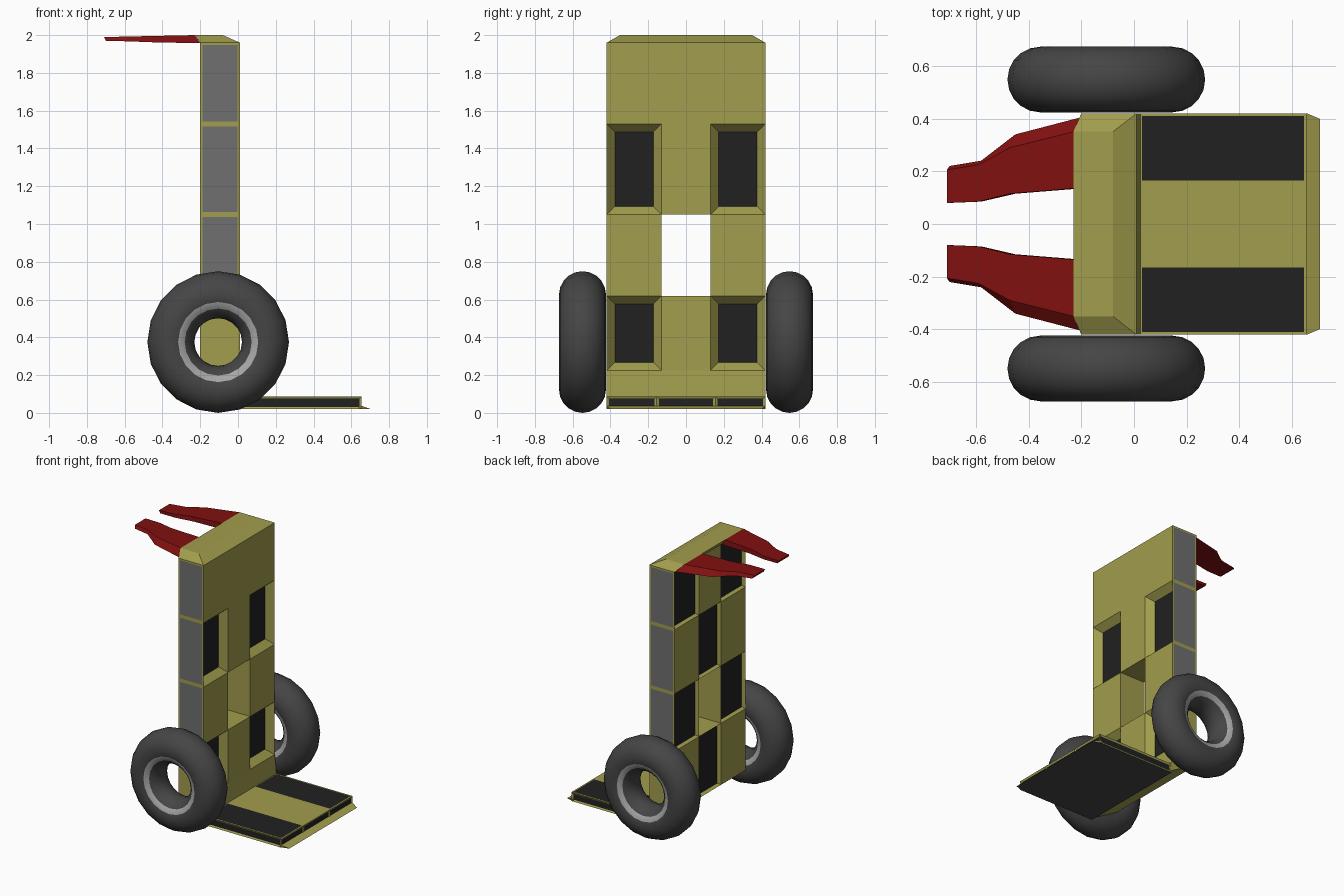
import bpy, bmesh
from math import pi, hypot
from mathutils import Vector

if "Cube" in bpy.data.objects:
    bpy.data.objects.remove(bpy.data.objects["Cube"])


def material(name, r, g, b):
    m = bpy.data.materials.new(name)
    m.diffuse_color = (r, g, b, 1)
    m.use_nodes = True
    m.node_tree.nodes["Principled BSDF"].inputs["Base Color"].default_value = m.diffuse_color
    return m


GOLD, DARK, STEEL, RUBBER, SILVER, RED = range(6)
MATS = [material("gold_paint", .36, .34, .075), material("dark_panel", .015, .015, .015),
        material("steel_panel", .16, .16, .16), material("rubber", .06, .06, .06),
        material("silver_rim", .38, .38, .38), material("red_grip", .22, .005, .005)]


def finish(bm, name, mirror=False):
    bmesh.ops.recalc_face_normals(bm, faces=bm.faces)
    me = bpy.data.meshes.new(name)
    bm.to_mesh(me)
    bm.free()
    ob = bpy.data.objects.new(name, me)
    bpy.context.collection.objects.link(ob)
    for m in MATS:
        me.materials.append(m)
    if mirror:
        ob.modifiers.new("mirror", 'MIRROR').use_axis = (False, True, False)
    return ob


def loft(name, sections, mat, mirror=False):
    bm = bmesh.new()
    rings = [[bm.verts.new(p) for p in s] for s in sections]
    n = len(rings[0])
    for a, b in zip(rings, rings[1:]):
        for i in range(n):
            j = (i + 1) % n
            bm.faces.new((a[i], a[j], b[j], b[i]))
    bm.faces.new(rings[0])
    bm.faces.new(rings[-1])
    for f in bm.faces:
        f.material_index = mat
    return finish(bm, name, mirror)


def inset(bm, faces, thickness, depth, mat):
    # panel framed by the surrounding colour
    for f in faces:
        f.material_index = mat
    r = bmesh.ops.inset_region(bm, faces=faces, thickness=thickness, depth=depth,
                               use_boundary=True, use_even_offset=True)
    for f in r["faces"]:
        f.material_index = GOLD


# Upright frame: front and back cell grids, joined by side faces
ys = [-.42, -.13, .13, .42]
front_p = [(.03, .03), (.01, .225), (.01, .62), (.01, 1.05), (.01, 1.53), (.01, 1.96)]
back_p = [(-.2, .16), (-.2, .225), (-.2, .62), (-.2, 1.05), (-.2, 1.53), (-.2, 1.96)]
bm = bmesh.new()
F = [[bm.verts.new((x, y, z)) for y in ys] for x, z in front_p]
B = [[bm.verts.new((x, y, z)) for y in ys] for x, z in back_p]
front, back, side = {}, {}, {}
for r in range(5):
    for c in range(3):
        if (r, c) == (2, 1):
            continue
        front[r, c] = bm.faces.new((F[r][c], F[r][c+1], F[r+1][c+1], F[r+1][c]))
        back[r, c] = bm.faces.new((B[r][c+1], B[r][c], B[r+1][c], B[r+1][c+1]))
    side[r, 0] = bm.faces.new((B[r][0], F[r][0], F[r+1][0], B[r+1][0]))
    side[r, 1] = bm.faces.new((F[r][3], B[r][3], B[r+1][3], F[r+1][3]))
for c in range(3):
    bm.faces.new((F[0][c+1], F[0][c], B[0][c], B[0][c+1]))
    bm.faces.new((F[5][c], F[5][c+1], B[5][c+1], B[5][c]))
for r in (2, 3):      # window top and bottom
    bm.faces.new((F[r][1], F[r][2], B[r][2], B[r][1]))
for c in (1, 2):      # window sides
    bm.faces.new((F[2][c], F[3][c], B[3][c], B[2][c]))
bmesh.ops.recalc_face_normals(bm, faces=bm.faces)
bm.normal_update()
for r in (1, 3):
    for c in (0, 2):
        inset(bm, [front[r, c]], .043, -.05, DARK)
for cells in ([(4, 0)], [(4, 2)], [(2, 0)], [(2, 2)], [(3, 1)], [(0, 1), (1, 1)]):
    inset(bm, [back[k] for k in cells], .006, -.03, DARK)
for r in (2, 3, 4):
    for s in (0, 1):
        inset(bm, [side[r, s]], .013, 0, STEEL)
finish(bm, "upright_frame")

# Chamfered top cap
loft("top_cap", [
    [(-.2, -.42, 1.96), (.01, -.42, 1.96), (.01, .42, 1.96), (-.2, .42, 1.96)],
    [(-.23, -.35, 2), (-.08, -.35, 2), (-.08, .35, 2), (-.23, .35, 2)]], GOLD)

# Curving handles: x top, x bottom, inner y, outer top y, outer bottom y, z top, z bottom
grip = [(-.23, -.2, .135, .35, .405, 2, 1.957), (-.47, -.45, .115, .29, .34, 1.995, 1.962),
        (-.59, -.58, .085, .225, .24, 1.992, 1.967), (-.71, -.7, .08, .205, .22, 1.99, 1.97)]
loft("handle", [[(xt, yi, zt), (xt, yo, zt), (xb, yb, zb), (xb, yi, zb)]
                for xt, xb, yi, yo, yb, zt, zb in grip], RED, True)

# Toe plate with dark tread strips and edge panels
ps = [-.42, -.155, .155, .42]
x0, x1, z0, z1 = .02, .655, .02, .087
bm = bmesh.new()
V = {(x, y, z): bm.verts.new((x, y, z)) for x in (x0, x1) for y in ps for z in (z0, z1)}
quad = lambda *p: bm.faces.new([V[q] for q in p])
tops, noses, sides = [], [], []
for a, b in zip(ps, ps[1:]):
    tops.append(quad((x0, a, z1), (x1, a, z1), (x1, b, z1), (x0, b, z1)))
    noses.append(quad((x1, a, z0), (x1, b, z0), (x1, b, z1), (x1, a, z1)))
    quad((x0, a, z0), (x0, b, z0), (x0, b, z1), (x0, a, z1))
    quad((x0, a, z0), (x1, a, z0), (x1, b, z0), (x0, b, z0)).material_index = RUBBER
for y in (ps[0], ps[3]):
    sides.append(quad((x0, y, z0), (x1, y, z0), (x1, y, z1), (x0, y, z1)))
bmesh.ops.recalc_face_normals(bm, faces=bm.faces)
bm.normal_update()
for f in (tops[0], tops[2]):
    inset(bm, [f], .01, 0, DARK)
for f in noses + sides:
    inset(bm, [f], .012, -.006, DARK)
finish(bm, "toe_plate")

# Thin front lip of the toe plate
lip = loft("toe_lip", [[(.64, y, .02), (.705, y * .95, .02), (.655, y, .037), (.64, y, .037)]
                       for y in (-.42, .42)], GOLD)
for f in lip.data.polygons:
    if f.normal.z < -.9:
        f.material_index = RUBBER

# Tyres with a silver rim band
centre = Vector((-.105, .548, .375))
bpy.ops.mesh.primitive_torus_add(major_radius=.2505, minor_radius=.1245, major_segments=20,
                                 minor_segments=20, location=centre, rotation=(pi / 2, 0, 0))
wheel = bpy.context.object
wheel.name = "wheel"
bpy.ops.object.transform_apply(location=True, rotation=True)
for m in MATS:
    wheel.data.materials.append(m)
for f in wheel.data.polygons:
    d = f.center - centre
    rim = .176 < hypot(d.x, d.z) < .205 and abs(d.y) > .06
    f.material_index = SILVER if rim else RUBBER
bpy.ops.object.shade_smooth_by_angle(angle=pi / 5)
wheel.modifiers.new("mirror", 'MIRROR').use_axis = (False, True, False)
